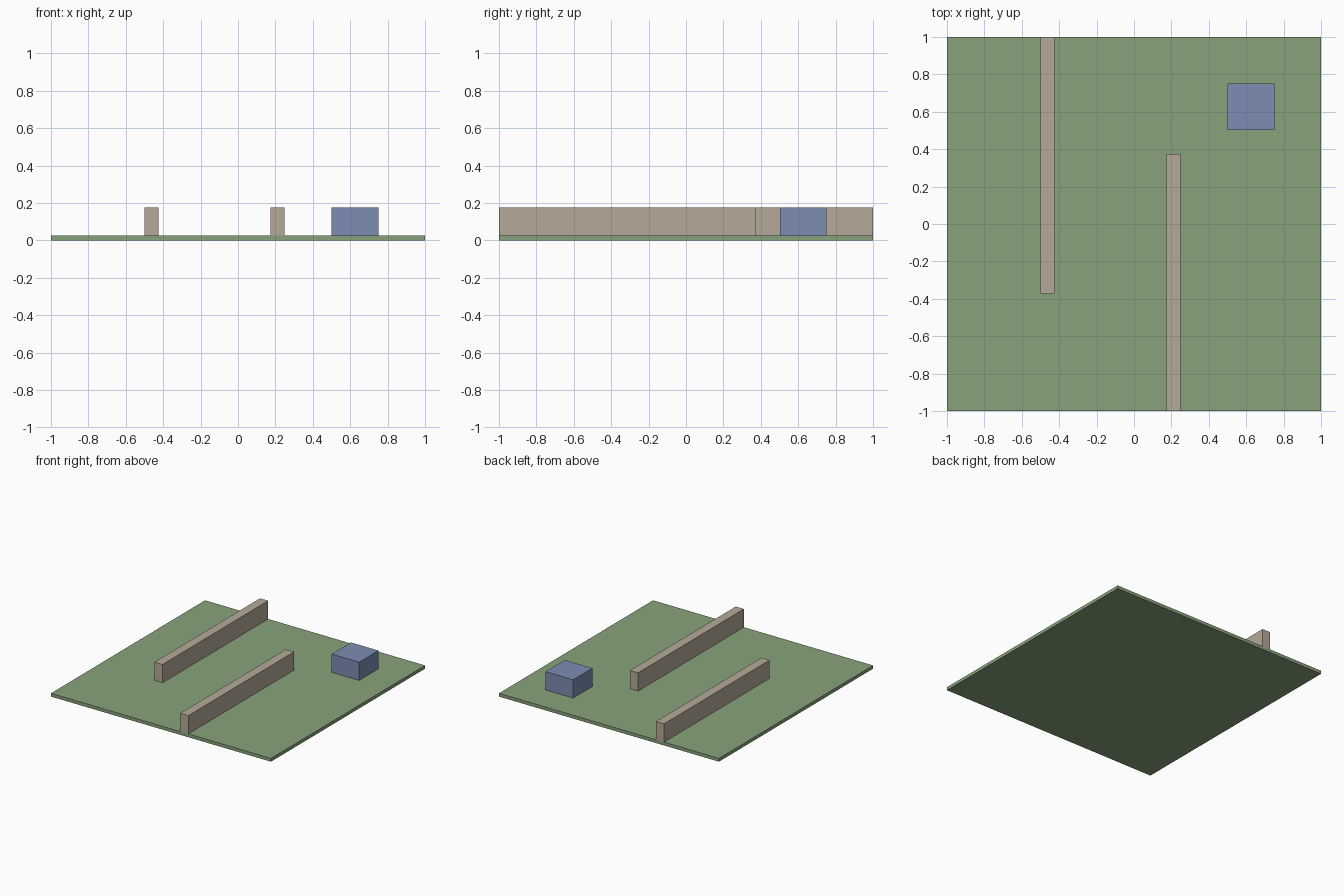
import bpy

if "Cube" in bpy.data.objects:
    bpy.data.objects.remove(bpy.data.objects["Cube"])


def material(name, rgb):
    m = bpy.data.materials.new(name)
    m.diffuse_color = (*rgb, 1)
    m.use_nodes = True
    m.node_tree.nodes["Principled BSDF"].inputs["Base Color"].default_value = m.diffuse_color
    return m


def box(name, lo, hi, mat):
    """Axis-aligned box between two corners."""
    centre = [(a + b) / 2 for a, b in zip(lo, hi)]
    bpy.ops.mesh.primitive_cube_add(size=1, location=centre)
    ob = bpy.context.object
    ob.name = name
    ob.scale = [b - a for a, b in zip(lo, hi)]
    bpy.ops.object.transform_apply(location=False, rotation=False, scale=True)
    ob.data.materials.append(mat)
    return ob


green = material("grass_green", (0.25, 0.36, 0.20))
stone = material("wall_beige", (0.46, 0.40, 0.32))
blue = material("block_blue", (0.20, 0.27, 0.45))

BASE, TOP = 0.027, 0.177

# Ground slab
box("ground_slab", (-1, -1, 0), (1, 1, BASE), green)

# Two staggered walls, each reaching one edge of the slab
box("left_wall", (-0.5, -0.372, BASE), (-0.426, 1, TOP), stone)
box("right_wall", (0.174, -1, BASE), (0.248, 0.374, TOP), stone)

# Square block in the back right corner
box("corner_block", (0.5, 0.502, BASE), (0.75, 0.752, TOP), blue)
